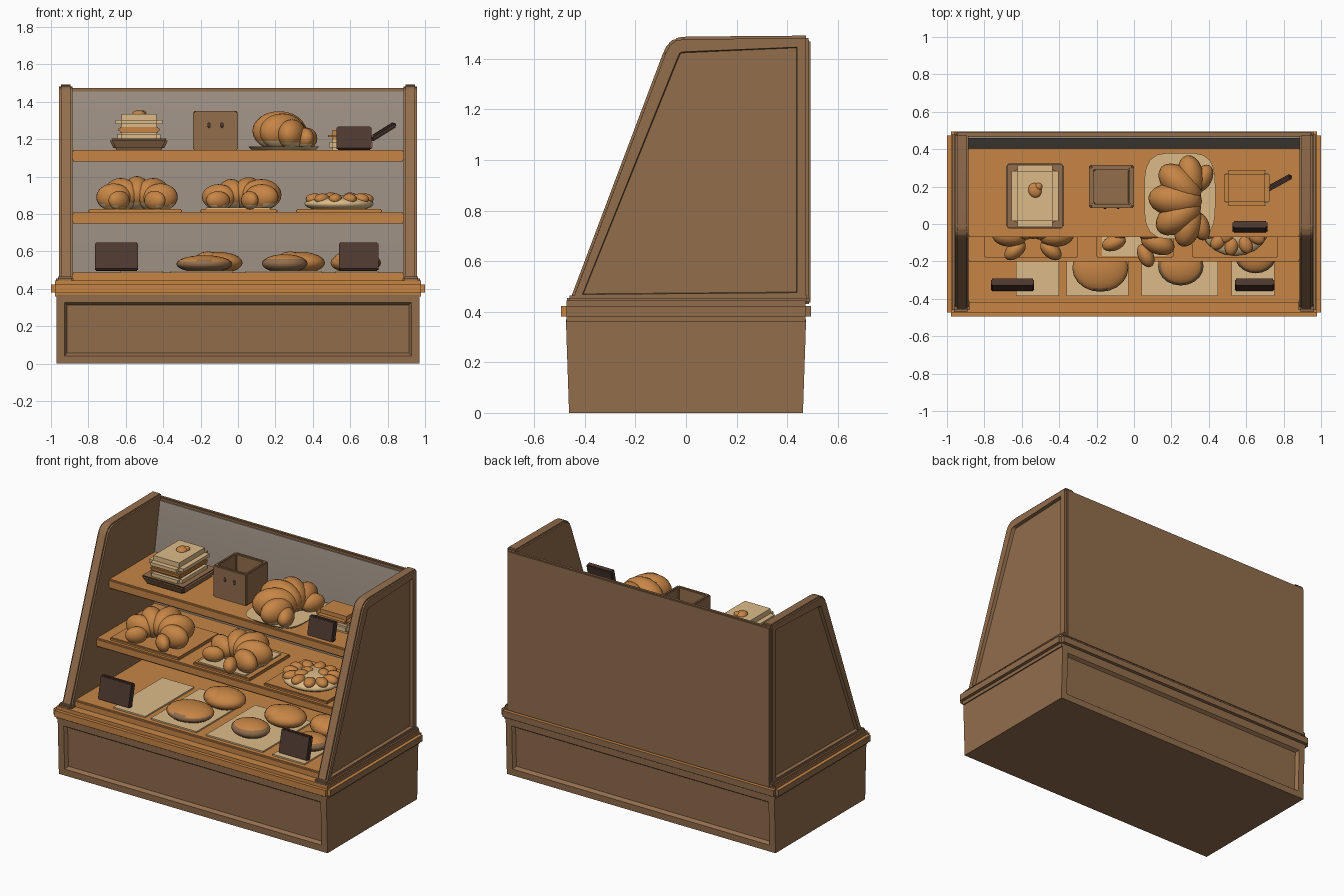
import bpy, bmesh, math, random
from mathutils import Matrix, Vector, Euler

if "Cube" in bpy.data.objects:
    bpy.data.objects.remove(bpy.data.objects["Cube"])

random.seed(4)


def mat(name, r, g, b):
    m = bpy.data.materials.new(name)
    m.diffuse_color = (r, g, b, 1)
    m.use_nodes = True
    m.node_tree.nodes["Principled BSDF"].inputs["Base Color"].default_value = m.diffuse_color
    return m


BROWN = mat("brown wood", 0.29, 0.155, 0.073)
ORANGE = mat("orange wood and crust", 0.57, 0.235, 0.06)
CREAM = mat("cream", 0.72, 0.50, 0.25)
DARK = mat("dark sign", 0.075, 0.04, 0.03)
GREY = mat("grey back", 0.34, 0.28, 0.23)


def finish(bm, name, mats, bevel=0, angle=40, rule=None, segs=2):
    """Turn a bmesh into an object; rule(face) picks the material index."""
    bmesh.ops.recalc_face_normals(bm, faces=bm.faces)
    if bevel:
        bmesh.ops.bevel(bm, geom=list(bm.edges), offset=bevel, segments=segs,
                        affect='EDGES', clamp_overlap=True)
    bm.normal_update()
    if rule:
        for f in bm.faces:
            f.material_index = rule(f)
    me = bpy.data.meshes.new(name)
    bm.to_mesh(me)
    bm.free()
    ob = bpy.data.objects.new(name, me)
    bpy.context.collection.objects.link(ob)
    for m in mats:
        me.materials.append(m)
    for o in bpy.context.selected_objects:
        o.select_set(False)
    ob.select_set(True)
    bpy.context.view_layer.objects.active = ob
    bpy.ops.object.shade_smooth_by_angle(angle=math.radians(angle))
    return ob


def box(name, x, y, z, m, bevel=0, rot=(0, 0, 0), taper=1, rule=None, mats=None):
    """Box from (min, max) pairs; taper scales the bottom face."""
    bm = bmesh.new()
    bmesh.ops.create_cube(bm, size=1)
    size = Vector((x[1] - x[0], y[1] - y[0], z[1] - z[0]))
    for v in bm.verts:
        if v.co.z < 0:
            v.co.xy *= taper
        v.co *= size
    c = Vector((sum(x), sum(y), sum(z))) / 2
    bmesh.ops.transform(bm, verts=bm.verts, matrix=Matrix.Translation(c) @ Euler(rot).to_matrix().to_4x4())
    return finish(bm, name, mats or [m], bevel, rule=rule)


def prism(name, pts, x0, x1, m, bevel=0, inset=0):
    """Side profile of (y, z) points swept in x; the x1 end may get a recess."""
    bm = bmesh.new()
    f = bm.faces.new([bm.verts.new((x0, *p)) for p in pts])
    r = bmesh.ops.extrude_face_region(bm, geom=[f])
    vs = [v for v in r["geom"] if isinstance(v, bmesh.types.BMVert)]
    bmesh.ops.translate(bm, verts=vs, vec=(x1 - x0, 0, 0))
    bmesh.ops.recalc_face_normals(bm, faces=bm.faces)
    if bevel:
        bmesh.ops.bevel(bm, geom=list(bm.edges), offset=bevel, segments=2, affect='EDGES')
    if inset:
        side = math.copysign(1, x1 - x0)
        bm.normal_update()
        cap = max(bm.faces, key=lambda f: f.calc_area() * (f.normal.x * side > 0.9))
        bmesh.ops.inset_region(bm, faces=[cap], thickness=inset)
        bmesh.ops.inset_region(bm, faces=[cap], thickness=0.004, depth=-0.022)
    return finish(bm, name, [m])


def blobs(name, items, mats, rule=None):
    """Several ellipsoids (centre, radii, z rotation) in one object."""
    bm = bmesh.new()
    for c, r, a in items:
        M = Matrix.Translation(c) @ Matrix.Rotation(a, 4, 'Z') @ Matrix.Diagonal((*r, 1))
        bmesh.ops.create_uvsphere(bm, u_segments=20, v_segments=12, radius=1, matrix=M)
    return finish(bm, name, mats, angle=60, rule=rule)


def croissant(name, cx, cy, z, rx, ry, a0, a1, h, thick, n=7):
    """Lobes along an arc, fat in the middle and thin at the tips."""
    items = []
    for i in range(n):
        t = i / (n - 1)
        a = math.radians(a0 + (a1 - a0) * t)
        s = 0.55 + 0.45 * math.sin(math.pi * t)
        items.append(((cx + rx * math.cos(a), cy + ry * math.sin(a), z + h * s * 0.46),
                      (thick * s * 1.15, thick * s * 0.72, h * s * 0.54), a))
    blobs(name, items, [ORANGE, CREAM], lambda f: int(f.normal.z < -0.55))


def sign(name, cx, y, z, w, h):
    box(name, (cx - w / 2, cx + w / 2), (y - 0.018, y + 0.018), (z, z + h), DARK, 0.006, rot=(-0.22, 0, 0))


# plinth with shallow recesses on its long faces
bm = bmesh.new()
bmesh.ops.create_cube(bm, size=1)
for v in bm.verts:
    v.co = (v.co.x * 1.94, v.co.y * (0.95 if v.co.z > 0 else 0.925), (v.co.z + 0.5) * 0.37)
for s in (-1, 1):
    bm.normal_update()
    face = max(bm.faces, key=lambda f: f.normal.y * s)
    bmesh.ops.inset_region(bm, faces=[face], thickness=0.06, depth=0)
    bmesh.ops.inset_region(bm, faces=[face], thickness=0.02, depth=-0.02)
finish(bm, "plinth", [BROWN])

# counter slab: orange front and top, brown ends and back
box("counter_slab", (-1, 1), (-0.495, 0.495), (0.36, 0.445), None, 0.022, mats=[BROWN, ORANGE],
    rule=lambda f: int(f.calc_center_median().y < -0.47 or (f.normal.z > 0.9)))

# sloped side panels with recessed outer faces
side = [(-0.465, 0.43), (-0.09, 1.425), (-0.072, 1.46), (-0.045, 1.481), (-0.01, 1.488),
        (0.485, 1.492), (0.485, 0.43)]
for s, n in ((-1, "left"), (1, "right")):
    prism(n + "_side_panel", side, s * 0.885, s * 0.957, BROWN, 0.01, 0.05)
    box(n + "_side_foot_rail", sorted((s * 0.88, s * 0.972)), (-0.47, 0.488), (0.43, 0.465), BROWN, 0.01)

# back board and grey liner that thins toward the top
box("back_board", (-0.95, 0.95), (0.465, 0.492), (0.43, 1.475), BROWN, 0.006)
prism("grey_back_liner", [(0.40, 0.46), (0.40, 1.12), (0.458, 1.455), (0.468, 1.455), (0.468, 0.46)],
      -0.887, 0.887, GREY)

# shelves
box("bottom_deck", (-0.89, 0.89), (-0.42, 0.41), (0.43, 0.488), ORANGE, 0.008)
box("middle_shelf", (-0.89, 0.89), (-0.20, 0.41), (0.75, 0.808), ORANGE, 0.008)
box("top_shelf", (-0.89, 0.89), (-0.07, 0.41), (1.08, 1.142), ORANGE, 0.008)

# top shelf: layered cake on a flared tray
box("cake_tray", (-0.69, -0.37), (-0.03, 0.33), (1.142, 1.205), BROWN, 0.012, taper=0.82)
box("cake_lower_layer", (-0.645, -0.415), (0.0, 0.30), (1.18, 1.25), CREAM, 0.022)
box("cake_filling", (-0.64, -0.42), (0.005, 0.295), (1.235, 1.265), ORANGE, 0.008)
box("cake_upper_layer", (-0.655, -0.405), (-0.015, 0.315), (1.25, 1.335), CREAM, 0.032)
blobs("cake_topping", [((-0.53, 0.18, 1.335), (0.035, 0.04, 0.02), 0.4),
                       ((-0.51, 0.20, 1.34), (0.02, 0.02, 0.015), 0)], [ORANGE])

# top shelf: open box with two dots on the front
bm = bmesh.new()
bmesh.ops.create_cube(bm, size=1, matrix=Matrix.Translation((-0.12, 0.20, 1.246)) @ Matrix.Diagonal((0.24, 0.23, 0.208, 1)))
bm.normal_update()
top = max(bm.faces, key=lambda f: f.normal.z)
bmesh.ops.inset_region(bm, faces=[top], thickness=0.032)
bmesh.ops.inset_region(bm, faces=[top], thickness=0.003, depth=-0.13)
finish(bm, "open_box", [BROWN], 0.006)
blobs("box_dots", [((x, 0.085, 1.275), (0.009, 0.004, 0.014), 0) for x in (-0.155, -0.085)], [DARK])

# top shelf: croissant on an oval plate
bm = bmesh.new()
for v in bmesh.ops.create_cone(bm, cap_ends=True, segments=32, radius1=0.9, radius2=1, depth=0.02)["verts"]:
    k = (abs(v.co.x) ** 4 + abs(v.co.y) ** 4) ** -0.25 * v.co.xy.length   # rounded square outline
    v.co = (0.245 + v.co.x * k * 0.19, 0.15 + v.co.y * k * 0.23, 1.152 + v.co.z)
finish(bm, "croissant_plate", [CREAM])
croissant("top_croissant", 0.32, 0.12, 1.155, 0.10, 0.14, 62, 290, 0.195, 0.125)

# top shelf: small loaf, knife and sign
box("small_loaf_base", (0.49, 0.72), (0.10, 0.285), (1.142, 1.20), CREAM, 0.015)
box("small_loaf_top", (0.48, 0.725), (0.095, 0.29), (1.185, 1.25), ORANGE, 0.026)
d = Vector((0.15, 0.09, 0.09))
box("knife_handle", (0.69, 0.86), (0.205, 0.235), (1.225, 1.255), DARK, 0.008, rot=(0, -0.5, 0.5))
sign("top_sign", 0.62, -0.015, 1.142, 0.185, 0.125)

# middle shelf: trays, two croissants and a round tart
for x0, x1, n in ((-0.80, -0.30, "left"), (-0.20, 0.21, "centre"), (0.31, 0.77, "right")):
    box(n + "_middle_tray", (x0, x1), (-0.18, 0.24), (0.806, 0.828), ORANGE, 0.006)
box("croissant_paper", (-0.17, 0.17), (-0.17, 0.2), (0.826, 0.836), CREAM)
croissant("left_croissant", -0.54, -0.07, 0.828, 0.125, 0.11, -40, 220, 0.175, 0.105)
croissant("centre_croissant", 0.01, -0.06, 0.832, 0.125, 0.12, -65, 200, 0.165, 0.105)
TX, TY = 0.54, -0.01
blobs("tart_base", [((TX, TY, 0.855), (0.185, 0.16, 0.045), 0)], [CREAM])
rim = [((TX + 0.135 * math.cos(i * math.tau / 11), TY + 0.11 * math.sin(i * math.tau / 11), 0.88),
        (0.05, 0.036, 0.03), i * math.tau / 11) for i in range(11)]
rim += [((TX + random.uniform(-0.07, 0.07), TY + random.uniform(-0.06, 0.06), 0.893), (0.04, 0.03, 0.022),
         random.uniform(0, 3)) for i in range(6)]
blobs("tart_crust", rim, [ORANGE])

# bottom deck: papers, buns and signs
for i, (x0, x1) in enumerate(((-0.63, -0.40), (-0.36, -0.03), (0.04, 0.45), (0.52, 0.75))):
    box("bottom_paper_%d" % i, (x0, x1), (-0.385, 0.12), (0.487, 0.497), CREAM)


def bun_colour(f):
    return int(f.normal.z > 0.75 or (f.normal.y > 0.15 and f.normal.z > 0))


for i, (x, y, r, h) in enumerate(((-0.18, -0.235, 0.15, 0.085), (0.25, -0.225, 0.122, 0.09), (0.65, -0.17, 0.11, 0.085))):
    blobs("front_bun_%d" % i, [((x, y, 0.495 + h * 0.45), (r, r * 0.85, h * 0.55), 0)], [BROWN, ORANGE], bun_colour)
for i, (x, y) in enumerate(((-0.11, 0.02), (0.33, 0.02), (0.63, 0.06))):
    blobs("rear_bun_%d" % i, [((x, y, 0.54), (0.135, 0.11, 0.058), 0), ((x - 0.05, y - 0.02, 0.55), (0.07, 0.08, 0.05), 0.3)],
          [ORANGE])
sign("left_bottom_sign", -0.65, -0.325, 0.497, 0.23, 0.15)
sign("right_bottom_sign", 0.645, -0.325, 0.497, 0.21, 0.15)
